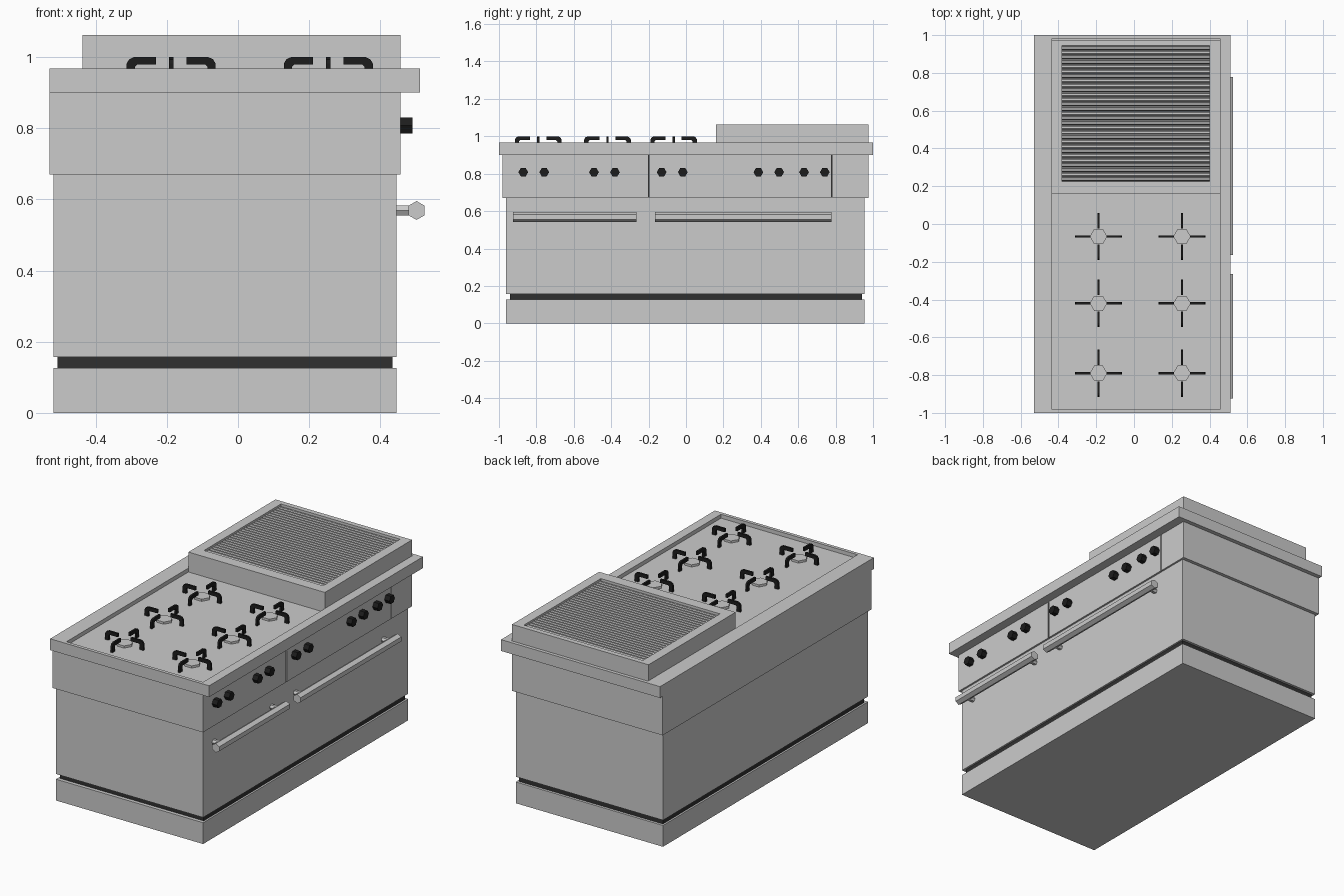
import bpy, bmesh
from math import cos, sin, pi, radians
from mathutils import Vector, Matrix

if "Cube" in bpy.data.objects:
    bpy.data.objects.remove(bpy.data.objects["Cube"])

BLACK = bpy.data.materials.new("black_iron")
BLACK.diffuse_color = (0.012, 0.012, 0.012, 1)
BLACK.use_nodes = True
BLACK.node_tree.nodes["Principled BSDF"].inputs["Base Color"].default_value = BLACK.diffuse_color
DARK = bpy.data.materials.new("dark_gap")
DARK.diffuse_color = (0.03, 0.03, 0.03, 1)
DARK.use_nodes = True
DARK.node_tree.nodes["Principled BSDF"].inputs["Base Color"].default_value = DARK.diffuse_color


def loft(name, rings, mat=None):
    """Skin a stack of equal-length point rings and cap both ends."""
    bm = bmesh.new()
    vr = [[bm.verts.new(p) for p in ring] for ring in rings]
    n = len(vr[0])
    for a, b in zip(vr, vr[1:]):
        for i in range(n):
            j = (i + 1) % n
            bm.faces.new((a[i], a[j], b[j], b[i]))
    bm.faces.new(vr[0][::-1])
    bm.faces.new(vr[-1])
    bmesh.ops.recalc_face_normals(bm, faces=bm.faces[:])
    me = bpy.data.meshes.new(name)
    bm.to_mesh(me)
    bm.free()
    ob = bpy.data.objects.new(name, me)
    bpy.context.collection.objects.link(ob)
    if mat:
        me.materials.append(mat)
    return ob


def rect(x0, x1, y0, y1, z):
    return [(x0, y0, z), (x1, y0, z), (x1, y1, z), (x0, y1, z)]


def box(name, x0, x1, y0, y1, z0, z1, mat=None):
    return loft(name, [rect(x0, x1, y0, y1, z0), rect(x0, x1, y0, y1, z1)], mat)


def tray(name, outer, inner, z0, z1, floor):
    return loft(name, [rect(*outer, z0), rect(*outer, z1),
                       rect(*inner, z1), rect(*inner, floor)])


def hex_bar(name, start, axis, length, r, turn=0, mat=None):
    """Six-sided bar along x, y or z; turn rotates its corners."""
    u, v = {'x': ((0, 1, 0), (0, 0, 1)), 'y': ((1, 0, 0), (0, 0, 1)),
            'z': ((1, 0, 0), (0, 1, 0))}[axis]
    u, v, s = Vector(u), Vector(v), Vector(start)
    ring = [s + u * r * cos(i * pi / 3 + turn) + v * r * sin(i * pi / 3 + turn)
            for i in range(6)]
    d = Vector([length if c == axis else 0 for c in 'xyz'])
    return loft(name, [ring, [p + d for p in ring]], mat)


# Cabinet: plinth, shadow gap, lower body, upper body
box("plinth", -0.518, 0.446, -0.963, 0.955, 0, 0.126)
box("plinth_gap", -0.507, 0.435, -0.942, 0.94, 0.126, 0.157, DARK)
box("oven_body", -0.518, 0.446, -0.963, 0.955, 0.157, 0.67)
box("control_body", -0.53, 0.447, -0.98, 0.975, 0.67, 0.901)

# Control fascia panels with dark seams
for i, (a, b) in enumerate(((-0.98, -0.204), (-0.194, 0.776), (0.784, 0.975))):
    box(f"control_panel_{i}", 0.447, 0.457, a, b, 0.67, 0.901)
for i, (a, b) in enumerate(((-0.204, -0.194), (0.776, 0.784))):
    box(f"panel_seam_{i}", 0.44, 0.451, a, b, 0.672, 0.9, DARK)

# Worktop tray
DECK = 0.945
tray("worktop", (-0.53, 0.511, -1, 1), (-0.437, 0.457, -0.98, 0.98), 0.901, 0.968, DECK)

# Ribbed griddle
tray("griddle", (-0.437, 0.457, 0.16, 0.975), (-0.38, 0.40, 0.225, 0.945), DECK, 1.063, 1.03)
RIBS = 29
pitch = 0.72 / RIBS
rib = hex_bar("griddle_ribs", (-0.38, 0.225 + pitch / 2, 1.043), 'x', 0.78, 0.0105)
arr = rib.modifiers.new("repeat", 'ARRAY')
arr.count = RIBS
arr.use_relative_offset = False
arr.use_constant_offset = True
arr.constant_offset_displace = (0, pitch, 0)

# Burners: hexagonal cap and four bent pan supports each
ARM = [(0.125, DECK), (0.125, 0.982), (0.118, 0.994), (0.105, 1.0), (0.043, 1.0),
       (0.043, 0.979), (0.096, 0.979), (0.102, 0.973), (0.102, DECK)]
for r, y in enumerate((-0.79, -0.42, -0.066)):
    for c, x in enumerate((-0.188, 0.254)):
        hex_bar(f"burner_cap_{r}_{c}", (x, y, DECK), 'z', 0.013, 0.046)
        for k in range(4):
            arm = loft(f"pan_support_{r}_{c}_{k}",
                       [[(p, w, z) for p, z in ARM] for w in (-0.006, 0.006)], BLACK)
            arm.matrix_world = Matrix.Translation((x, y, 0)) @ Matrix.Rotation(k * pi / 2, 4, 'Z')

# Control knobs
for i, y in enumerate((-0.87, -0.758, -0.492, -0.38, -0.13, -0.017, 0.387, 0.498, 0.631, 0.742)):
    hex_bar(f"knob_{i}", (0.457, y, 0.808), 'x', 0.033, 0.026, 0, BLACK)

# Oven door handles on stand-offs
for i, (a, b) in enumerate(((-0.925, -0.265), (-0.165, 0.778))):
    hex_bar(f"door_handle_{i}", (0.502, a, 0.569), 'y', b - a, 0.0265, radians(30))
    for k, y in enumerate((a + 0.06, b - 0.06)):
        hex_bar(f"handle_mount_{i}_{k}", (0.445, y, 0.569), 'x', 0.045, 0.0155)
